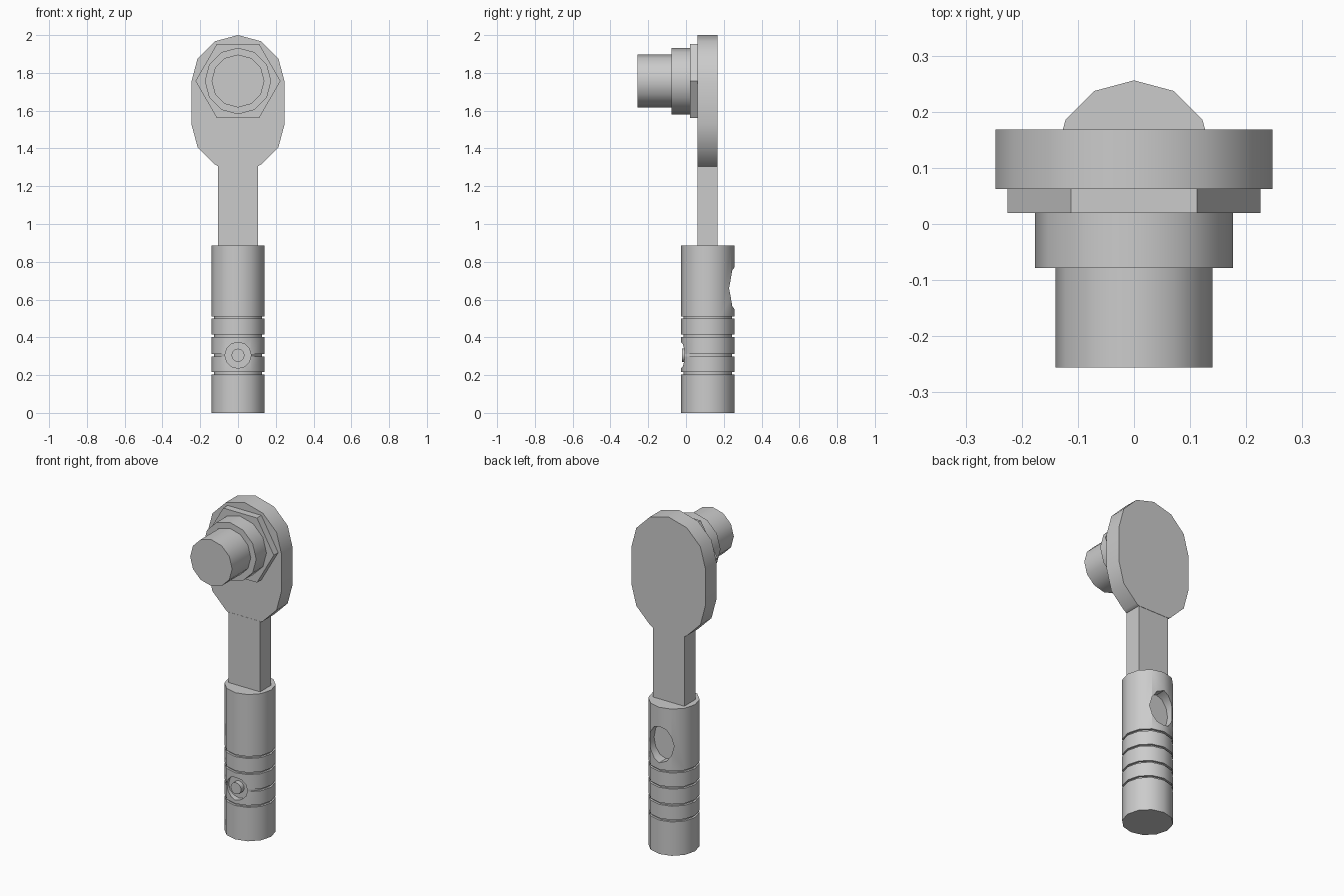
import bpy, bmesh
from math import sin, cos, pi, radians

cube = bpy.data.objects.get("Cube")
if cube:
    bpy.data.objects.remove(cube)

steel = bpy.data.materials.new("grey_steel")
steel.use_nodes = True
GREY = (0.6, 0.6, 0.6, 1)
steel.diffuse_color = GREY
steel.node_tree.nodes["Principled BSDF"].inputs["Base Color"].default_value = GREY

SIDES = 12
HEAD_Z = 1.757      # drive axis height
GRIP_Y = 0.115      # grip axis depth
GRIP_R = 0.141


def finish(bm, name):
    bmesh.ops.recalc_face_normals(bm, faces=bm.faces[:])
    mesh = bpy.data.meshes.new(name)
    bm.to_mesh(mesh)
    bm.free()
    mesh.materials.append(steel)
    ob = bpy.data.objects.new(name, mesh)
    bpy.context.collection.objects.link(ob)
    return ob


def activate(ob):
    bpy.ops.object.select_all(action='DESELECT')
    ob.select_set(True)
    bpy.context.view_layer.objects.active = ob


def smooth(ob):
    activate(ob)
    bpy.ops.object.shade_smooth_by_angle(angle=radians(40))


def prism(name, outline, y0, y1):
    """Extrude an x-z outline along y."""
    bm = bmesh.new()
    face = bm.faces.new([bm.verts.new((x, y0, z)) for x, z in outline])
    ext = bmesh.ops.extrude_face_region(bm, geom=[face])["geom"]
    verts = [g for g in ext if isinstance(g, bmesh.types.BMVert)]
    bmesh.ops.translate(bm, verts=verts, vec=(0, y1 - y0, 0))
    return finish(bm, name)


def ellipse(rx, rz, z, n=SIDES):
    return [(rx * cos(2 * pi * i / n), z + rz * sin(2 * pi * i / n)) for i in range(n)]


# Grip: lathed rod with four grooves; the button groove stops at the front
BUTTON_Z = 0.305
levels = [(0, False, 0)]
for gz in (0.21, BUTTON_Z, 0.408, 0.505):
    for dz, cut in ((-0.006, False), (-0.006, True), (0.006, True), (0.006, False)):
        levels.append((gz + dz, cut, gz))
levels.append((0.885, False, 0))

bm = bmesh.new()
rings = []
for z, cut, gz in levels:
    ring = []
    for i in range(SIDES):
        a = 2 * pi * i / SIDES
        at_button = gz == BUTTON_Z and sin(a) < -0.8
        r = GRIP_R - (0.013 if cut and not at_button else 0)
        ring.append(bm.verts.new((r * cos(a), GRIP_Y + r * sin(a), z)))
    rings.append(ring)
for lo, hi in zip(rings, rings[1:]):
    for i in range(SIDES):
        j = (i + 1) % SIDES
        bm.faces.new((lo[i], lo[j], hi[j], hi[i]))
bm.faces.new(rings[0])
bm.faces.new(rings[-1])
bmesh.ops.remove_doubles(bm, verts=bm.verts[:], dist=0.0001)
grip = finish(bm, "grip")

# Button pocket in front, thumb recess behind
cutters = [
    prism("button_pocket_cutter", ellipse(0.069, 0.069, BUTTON_Z), -0.1, 0.01),
    prism("thumb_recess_cutter", ellipse(0.08, 0.11, 0.66), 0.19, 0.35),
]
for cutter in cutters:
    cutter.hide_render = True
    activate(grip)
    mod = grip.modifiers.new("cut", 'BOOLEAN')
    mod.operation = 'DIFFERENCE'
    mod.solver = 'EXACT'
    mod.object = cutter
    bpy.ops.object.modifier_apply(modifier=mod.name)
    bpy.data.objects.remove(cutter)
smooth(grip)

smooth(prism("grip_button", ellipse(0.035, 0.035, BUTTON_Z), -0.02, 0.02))

# Flat shank and rounded ratchet head
prism("shank", [(-0.105, 0.87), (0.105, 0.87), (0.105, 1.31), (-0.105, 1.31)], 0.061, 0.166)
HEAD_R = 0.247
upper = [(HEAD_R * cos(pi * i / 6), 1.753 + HEAD_R * sin(pi * i / 6)) for i in range(7)]
lower = [(HEAD_R * cos(pi * i / 6), 1.53 + HEAD_R * sin(pi * i / 6)) for i in (6, 7, 8)]
neck = [(-0.105, 1.305), (0.105, 1.305)]
lower_right = [(-x, z) for x, z in reversed(lower)]
head = prism("ratchet_head", upper + lower + neck + lower_right, 0.062, 0.168)
smooth(head)

# Hexagonal collar, ring and drive socket on the front of the head
prism("hex_collar", ellipse(0.225, 0.225, HEAD_Z, 6), 0.02, 0.065)
smooth(prism("socket_ring", ellipse(0.176, 0.176, HEAD_Z), -0.078, 0.022))
smooth(prism("drive_socket", ellipse(0.14, 0.14, HEAD_Z), -0.256, -0.075))
